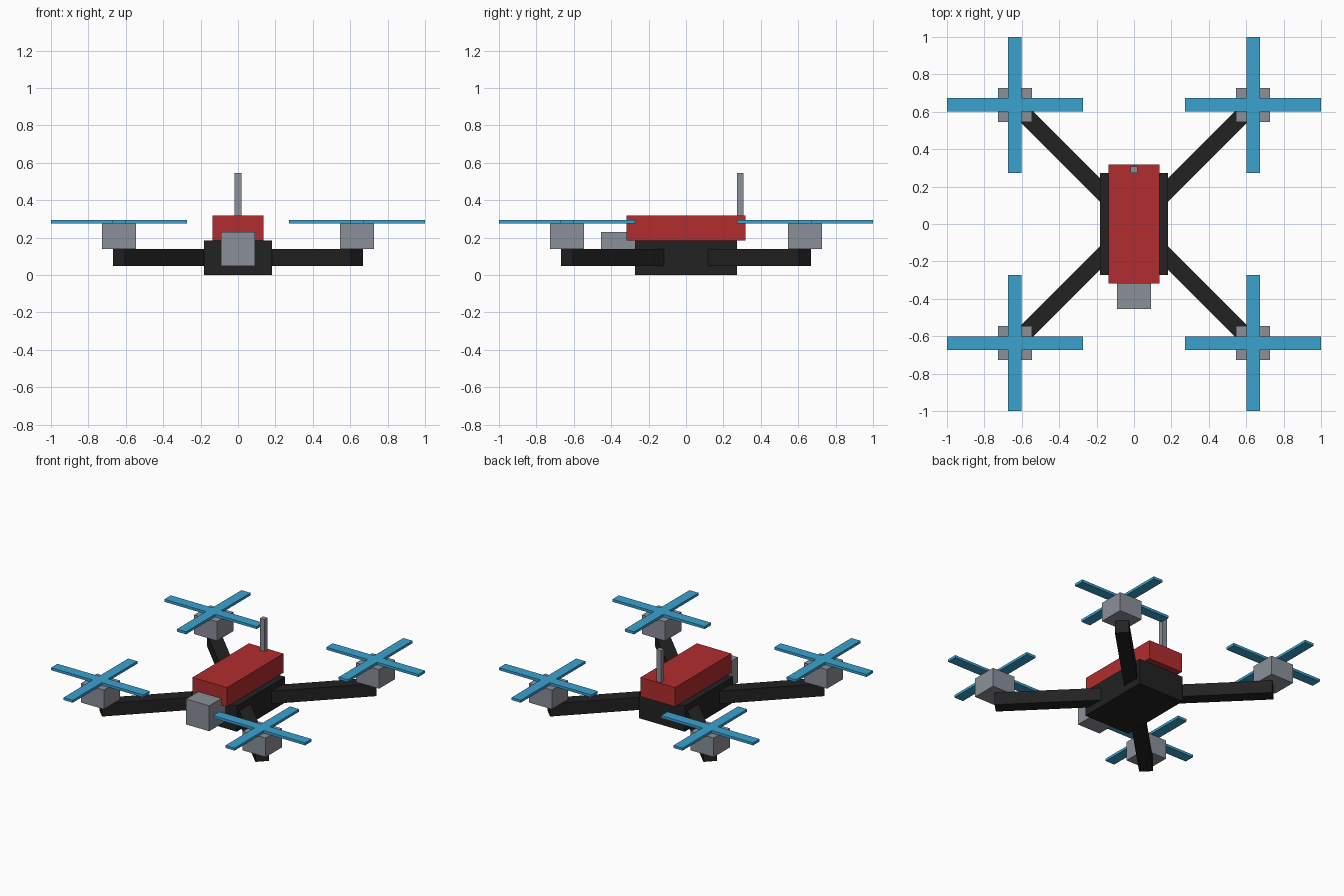
import bpy
import bmesh
from math import atan2
from mathutils import Matrix

default = bpy.data.objects.get("Cube")
if default:
    bpy.data.objects.remove(default, do_unlink=True)


def material(name, r, g, b):
    """Flat material from display values, converted to linear."""
    rgb = [((c / 255 + 0.055) / 1.055) ** 2.4 for c in (r, g, b)]
    mat = bpy.data.materials.new(name)
    mat.use_nodes = True
    mat.diffuse_color = (*rgb, 1)
    bsdf = mat.node_tree.nodes["Principled BSDF"]
    bsdf.inputs["Base Color"].default_value = (*rgb, 1)
    bsdf.inputs["Roughness"].default_value = 0.8
    return mat


BLACK = material("frame black", 34, 34, 34)
RED = material("shell red", 178, 44, 46)
GREY = material("metal grey", 139, 144, 153)
BLUE = material("rotor blue", 59, 162, 207)


def finish(name, bm, mat, location, angle=0):
    bmesh.ops.recalc_face_normals(bm, faces=bm.faces)
    mesh = bpy.data.meshes.new(name)
    bm.to_mesh(mesh)
    bm.free()
    mesh.materials.append(mat)
    obj = bpy.data.objects.new(name, mesh)
    obj.location = location
    obj.rotation_euler.z = angle
    bpy.context.collection.objects.link(obj)
    return obj


def box(name, size, center, mat, angle=0):
    bm = bmesh.new()
    bmesh.ops.create_cube(bm, size=1, matrix=Matrix.Diagonal((*size, 1)))
    return finish(name, bm, mat, center, angle)


def rotor(name, radius, half_width, thickness, base, mat):
    """Four-bladed cross outline, extruded upwards."""
    bm = bmesh.new()
    r, w = radius, half_width
    arm = [(r, -w), (r, w), (w, w)]
    outline = []
    for _ in range(4):
        outline += arm
        arm = [(-y, x) for x, y in arm]
    face = bm.faces.new([bm.verts.new((x, y, 0)) for x, y in outline])
    ext = bmesh.ops.extrude_face_region(bm, geom=[face])
    top = [v for v in ext["geom"] if isinstance(v, bmesh.types.BMVert)]
    bmesh.ops.translate(bm, verts=top, vec=(0, 0, thickness))
    return finish(name, bm, mat, base)


# Central body, top shell, camera and antenna
box("body", (0.362, 0.544, 0.183), (0, 0, 0.0915), BLACK)
box("top_shell", (0.272, 0.634, 0.136), (0, 0, 0.251), RED)
box("camera", (0.181, 0.181, 0.181), (0, -0.363, 0.139), GREY)
box("antenna", (0.036, 0.036, 0.228), (0, 0.29, 0.432), GREY)

# Arm, motor and rotor on each corner
for side, sx in (("left", 1), ("right", -1)):
    for end, sy in (("front", -1), ("back", 1)):
        tag = f"{end}_{side}"
        box(f"arm_{tag}", (0.688, 0.09, 0.09),
            (0.392 * sx, 0.392 * sy, 0.094), BLACK, atan2(sy, sx))
        x, y = 0.637 * sx, 0.637 * sy
        box(f"motor_{tag}", (0.181, 0.181, 0.136), (x, y, 0.207), GREY)
        rotor(f"rotor_{tag}", 0.363, 0.036, 0.018, (x, y, 0.275), BLUE)
